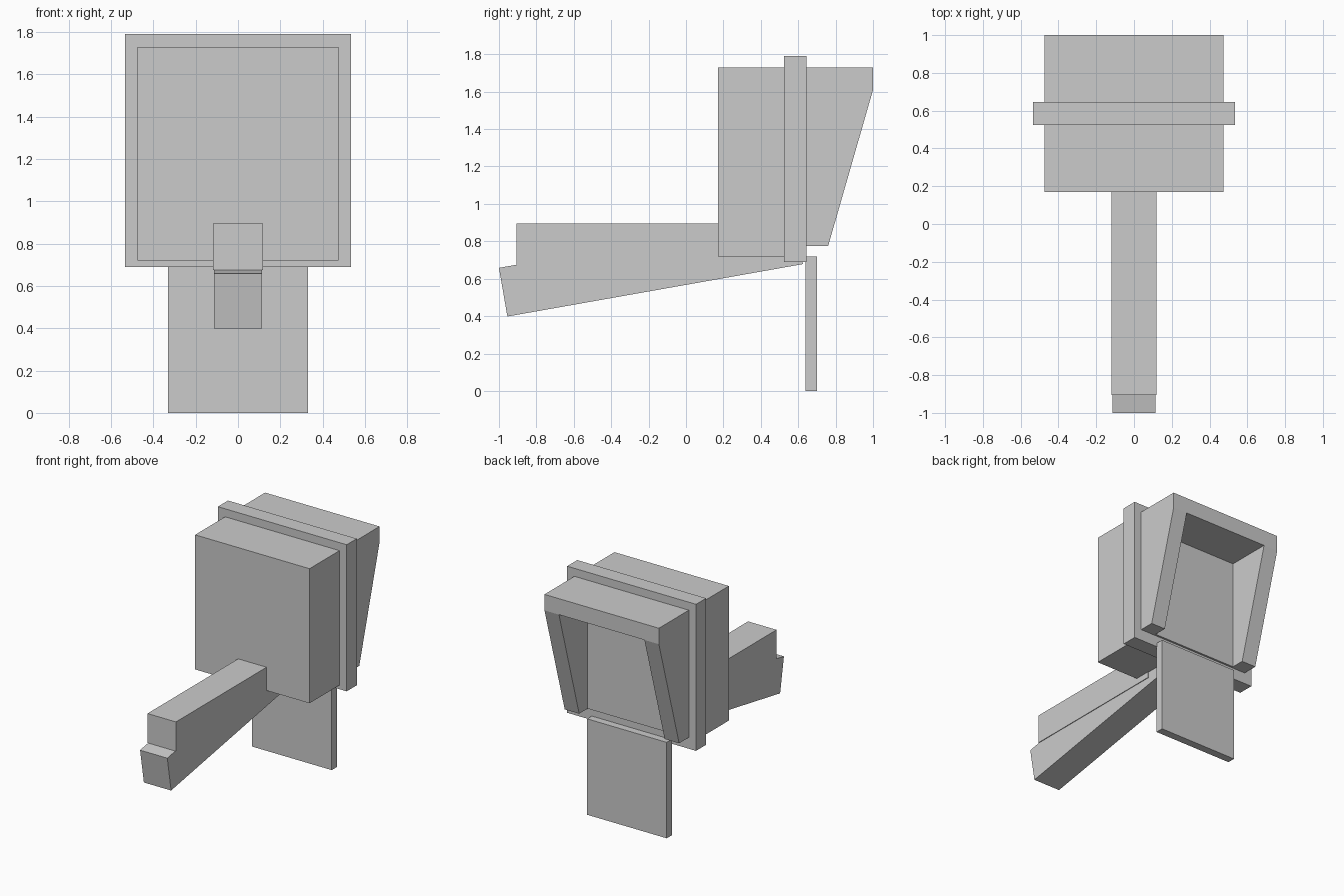
import bpy, bmesh

if "Cube" in bpy.data.objects:
    bpy.data.objects.remove(bpy.data.objects["Cube"])


def prism(name, profile, half_width):
    """Extrude a (y, z) side profile symmetrically along x."""
    bm = bmesh.new()
    face = bm.faces.new([bm.verts.new((-half_width, y, z)) for y, z in profile])
    ext = bmesh.ops.extrude_face_region(bm, geom=[face])
    moved = [v for v in ext["geom"] if isinstance(v, bmesh.types.BMVert)]
    bmesh.ops.translate(bm, verts=moved, vec=(2 * half_width, 0, 0))
    bmesh.ops.recalc_face_normals(bm, faces=bm.faces)
    mesh = bpy.data.meshes.new(name)
    bm.to_mesh(mesh)
    bm.free()
    obj = bpy.data.objects.new(name, mesh)
    bpy.context.collection.objects.link(obj)
    return obj


def box(name, half_width, y0, y1, z0, z1):
    return prism(name, [(y0, z0), (y1, z0), (y1, z1), (y0, z1)], half_width)


# Main housing and the wider flange behind it
box("front_housing", 0.475, 0.17, 0.53, 0.72, 1.73)
box("flange", 0.535, 0.525, 0.645, 0.69, 1.79)

# Rear hood with slanted rim, hollowed and open at the back and bottom
hood = prism("rear_hood", [(0.64, 0.775), (0.76, 0.775), (1.0, 1.61),
                           (1.0, 1.73), (0.64, 1.73)], 0.475)
cutter = box("hood_cutter", 0.355, 0.66, 1.2, 0.6, 1.61)
cutter.hide_render = True
cutter.hide_viewport = True
cut = hood.modifiers.new("hollow", "BOOLEAN")
cut.operation = "DIFFERENCE"
cut.solver = "EXACT"
cut.object = cutter

# Hanging plate below the hood
box("hanging_plate", 0.33, 0.64, 0.70, 0.0, 0.72)

# Level upper arm and slanted lower arm
box("upper_arm", 0.118, -0.905, 0.295, 0.675, 0.895)
prism("lower_arm", [(-0.955, 0.398), (0.625, 0.678),
                    (0.58, 0.938), (-1.0, 0.658)], 0.113)
